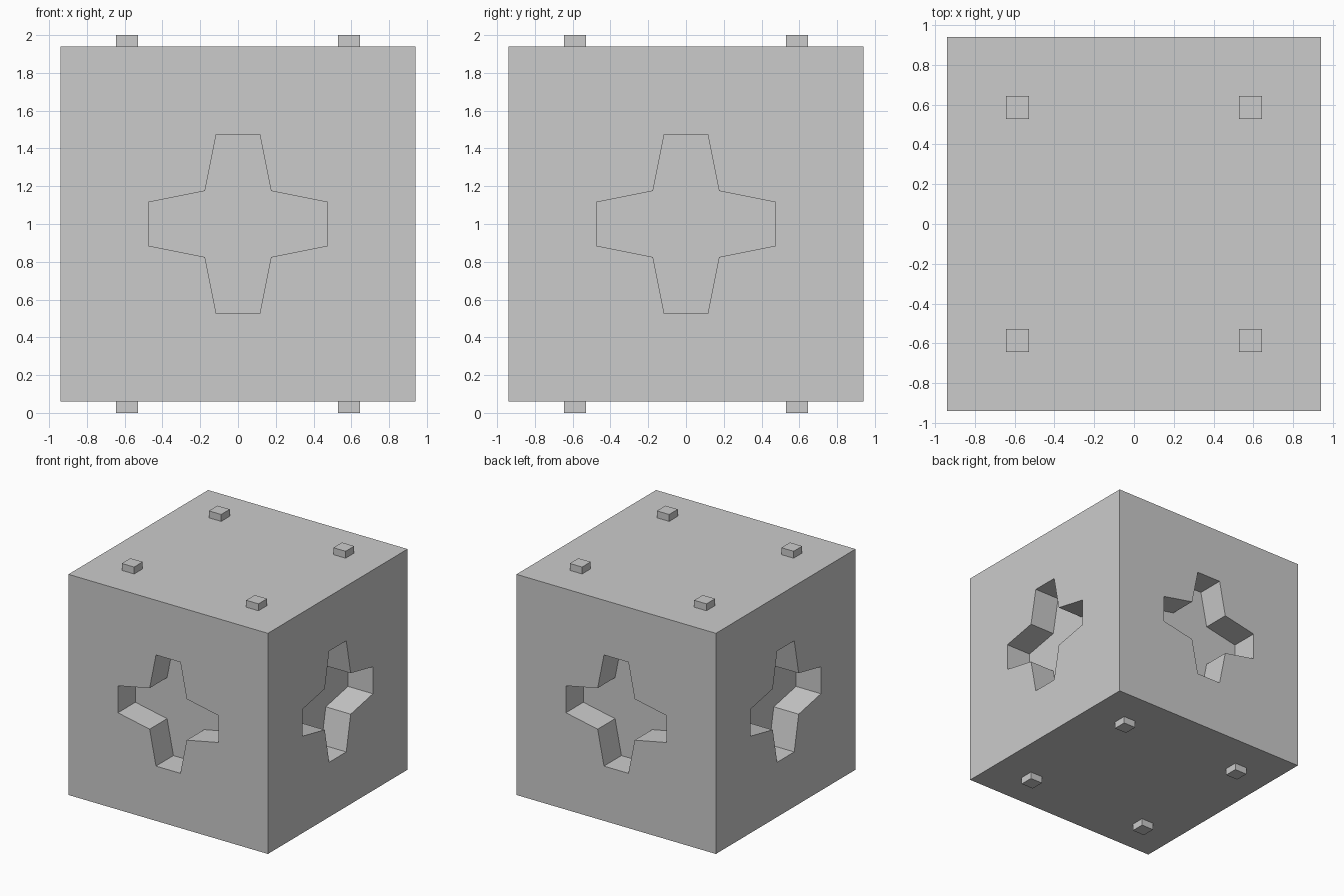
import bpy, bmesh
from math import pi
from mathutils import Matrix, Vector

if "Cube" in bpy.data.objects:
    bpy.data.objects.remove(bpy.data.objects["Cube"])

HALF = 0.941      # half side of the cube body
DEPTH = 0.235     # depth of the cross recesses
PEG = 0.116       # peg width
PEG_POS = 0.587   # peg offset from the centre


def make_object(name, bm):
    bmesh.ops.recalc_face_normals(bm, faces=bm.faces)
    mesh = bpy.data.meshes.new(name)
    bm.to_mesh(mesh)
    bm.free()
    obj = bpy.data.objects.new(name, mesh)
    bpy.context.collection.objects.link(obj)
    return obj


def make_box(name, size, centre):
    bm = bmesh.new()
    bmesh.ops.create_cube(bm, size=1)
    bmesh.ops.scale(bm, vec=size, verts=bm.verts)
    bmesh.ops.translate(bm, vec=centre, verts=bm.verts)
    return make_object(name, bm)


# Cube body
body = make_box("cube_body", (2 * HALF,) * 3, (0, 0, 1))

# Cutter: a tapered cross prism on each of the four sides
arm = [(0.175, 0.175), (0.474, 0.115), (0.474, -0.115)]
cross = []
for k in range(4):
    turn = Matrix.Rotation(-k * pi / 2, 2)
    cross += [turn @ Vector(p) for p in arm]

bm = bmesh.new()
for k in range(4):
    turn = Matrix.Rotation(k * pi / 2, 3, 'Z')
    face = bm.faces.new([bm.verts.new(turn @ Vector((p.x, -HALF + DEPTH, p.y + 1)))
                         for p in cross])
    ext = bmesh.ops.extrude_face_region(bm, geom=[face], use_keep_orig=True)
    verts = [g for g in ext["geom"] if isinstance(g, bmesh.types.BMVert)]
    bmesh.ops.translate(bm, vec=turn @ Vector((0, -DEPTH - 0.1, 0)), verts=verts)
cutter = make_object("cross_cutter", bm)
cutter.hide_render = True
cutter.hide_viewport = True
cutter.display_type = 'WIRE'

cut = body.modifiers.new("cross_recesses", 'BOOLEAN')
cut.operation = 'DIFFERENCE'
cut.solver = 'EXACT'
cut.object = cutter

# Square pegs on the top and bottom
peg_h = 1 - HALF
for side, z in (("top", 2 - peg_h / 2), ("bottom", peg_h / 2)):
    for sx in (-1, 1):
        for sy in (-1, 1):
            make_box(f"{side}_peg", (PEG, PEG, peg_h),
                     (sx * PEG_POS, sy * PEG_POS, z))
